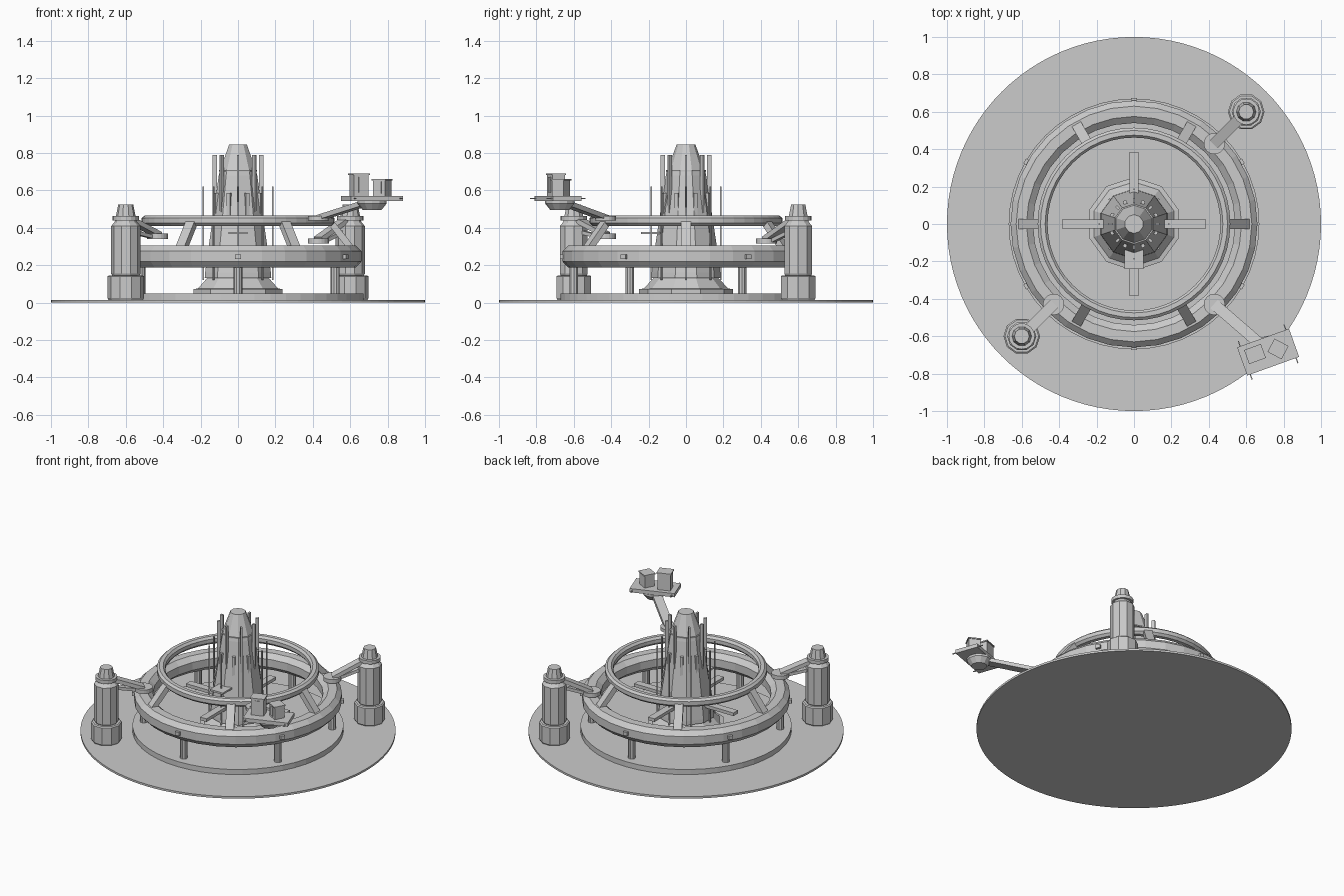
import bpy, math
from mathutils import Vector, Matrix

if "Cube" in bpy.data.objects:
    bpy.data.objects.remove(bpy.data.objects["Cube"])

def mesh(name, verts, faces):
    m = bpy.data.meshes.new(name)
    m.from_pydata(verts, [], faces)
    m.update()
    ob = bpy.data.objects.new(name, m)
    bpy.context.collection.objects.link(ob)
    return ob

def lathe(name, prof, n, loc=(0, 0, 0), closed=False, phase=0.0):
    """Revolve (r, z) points about z; closed profile makes a ring, open gets caps."""
    k = len(prof)
    vs = []
    for i in range(n):
        a = 2 * math.pi * (i + phase) / n
        vs += [(loc[0] + r * math.cos(a), loc[1] + r * math.sin(a), loc[2] + z) for r, z in prof]
    fs = []
    for i in range(n):
        j = (i + 1) % n
        for p in range(k if closed else k - 1):
            q = (p + 1) % k
            fs.append((i * k + p, j * k + p, j * k + q, i * k + q))
    if not closed:
        fs.append([i * k for i in reversed(range(n))])
        fs.append([i * k + k - 1 for i in range(n)])
    return mesh(name, vs, fs)

def box(name, size, mat):
    vs = [mat @ Vector((x * size[0] / 2, y * size[1] / 2, z * size[2] / 2))
          for x in (-1, 1) for y in (-1, 1) for z in (-1, 1)]
    return mesh(name, vs, [(0, 1, 3, 2), (4, 6, 7, 5), (0, 4, 5, 1), (2, 3, 7, 6), (0, 2, 6, 4), (1, 5, 7, 3)])

def turned(a, x, y, z):
    """Box placement: offset then rotate around the world z axis."""
    return Matrix.Rotation(a, 4, 'Z') @ Matrix.Translation((x, y, z))

def beam(name, p, q, w, h):
    p, q = Vector(p), Vector(q)
    x = (q - p).normalized()
    y = Vector((0, 0, 1)).cross(x).normalized()
    z = x.cross(y)
    m = Matrix((x, y, z)).transposed().to_4x4()
    return box(name, ((q - p).length, w, h), Matrix.Translation((p + q) / 2) @ m)

def polar(r, a, z):
    return (r * math.cos(a), r * math.sin(a), z)

# Ground disc and plinth
lathe("ground_disc", [(1, 0), (1, .014)], 96)
lathe("plinth", [(.67, .012), (.67, .05)], 48)

# Two faceted rings
lathe("lower_ring", [(.66, .22), (.66, .275), (.63, .305), (.575, .305), (.54, .275),
                     (.54, .22), (.575, .187), (.63, .187)], 32, closed=True)
lathe("upper_ring", [(.515, .425), (.515, .452), (.5, .465), (.475, .465), (.462, .45),
                     (.462, .425), (.475, .41), (.5, .41)], 48, closed=True)

# Ring struts, posts and lamps
for i in range(6):
    a = math.radians(60 * i)
    beam("ring_strut", polar(.61, a, .285), polar(.495, a, .43), .055, .035)
    b = a + math.radians(30)
    x, y, _ = polar(.6, b, 0)
    lathe("ring_post", [(.024, .045), (.024, .2)], 10, (x, y, 0))
    box("ring_lamp", (.025, .03, .025), turned(b, .662, 0, .245))

# Central tower: flared foot, tapered body, nose
lathe("tower_foot", [(.25, .045), (.25, .072), (.225, .076), (.17, .135)], 10, phase=.5)
lathe("tower_body", [(.17, .13), (.187, .133), (.185, .16), (.165, .3), (.135, .5),
                     (.108, .68), (.103, .7)], 10, phase=.5)
lathe("tower_nose", [(.1, .695), (.1, .71), (.05, .845)], 10, phase=.5)
lathe("tower_band", [(.108, .7), (.108, .708)], 10, phase=.5)

# Fins and thin rods around the tower
for i in range(8):
    a = math.radians(45 * i)
    box("tower_fin", (.022, .013, .31), turned(a, .124, 0, .635))
    box("tower_rod", (.008, .008, .5), turned(a, .186, 0, .37))
    box("tower_rib", (.02, .02, .45), turned(a + math.radians(22.5), .125, 0, .36))

# Cross walkways and small balcony
for i in range(4):
    box("cross_walkway", (.27, .05, .022), turned(math.radians(90 * i), .25, 0, .235))
box("balcony", (.1, .1, .012), Matrix.Translation((0, -.19, .372)))

# Two side towers with bridges to the ring
for s, pad_z in ((1, .33), (-1, .355)):
    c = (.6 * s, .6 * s, 0)
    lathe("side_tower_base", [(.09, .012), (.098, .025), (.098, .14), (.09, .146)], 10, c)
    lathe("side_tower_body", [(.07, .14), (.078, .155), (.078, .41), (.06, .43), (.057, .44),
                              (.04, .525)], 10, c)
    p = .43 * s
    lathe("bridge_pad", [(.057, pad_z - .014), (.057, pad_z + .014)], 20, (p, p, 0))
    beam("bridge", (p, p, pad_z + .01), (.57 * s, .57 * s, .44), .06, .026)
    lathe("bridge_collar", [(.07, .438), (.07, .462)], 16, c)
    beam("bridge_brace", (.45 * s, .45 * s, pad_z - .005), (.55 * s, .55 * s, .375), .03, .02)

# Raised arm carrying a platform
lathe("arm_pad", [(.057, .44), (.057, .462)], 20, (.43, -.43, 0))
beam("platform_arm", (.43, -.43, .452), (.69, -.655, .535), .06, .026)
lathe("platform_mount", [(.05, .495), (.078, .53), (.078, .545)], 12, (.717, -.675, 0))
deck = Matrix.Translation((.717, -.685, .557)) @ Matrix.Rotation(math.radians(19.8), 4, 'Z')
box("platform", (.295, .16, .026), deck)

# Equipment cabinets with lids
for x, y, h, ang, w in ((.647, -.695, .12, 20, .085), (.77, -.668, .09, -28, .075)):
    r = Matrix.Rotation(math.radians(ang), 4, 'Z')
    box("cabinet", (w, .07, h), Matrix.Translation((x, y, .57 + h / 2)) @ r)
    box("cabinet_lid", (w + .01, .08, .008), Matrix.Translation((x, y, .566 + h)) @ r)
    box("cabinet_door", (.03, .006, h * .7), Matrix.Translation((x, y, .57 + h / 2)) @ r
        @ Matrix.Translation((0, -.037, 0)))

# Thin rods sticking out at the platform corners
for sx in (-1, 1):
    for sy in (-1, 1):
        box("platform_rod", (.006, .06, .006), deck @ Matrix.Translation((sx * .13, sy * .08, 0)))
